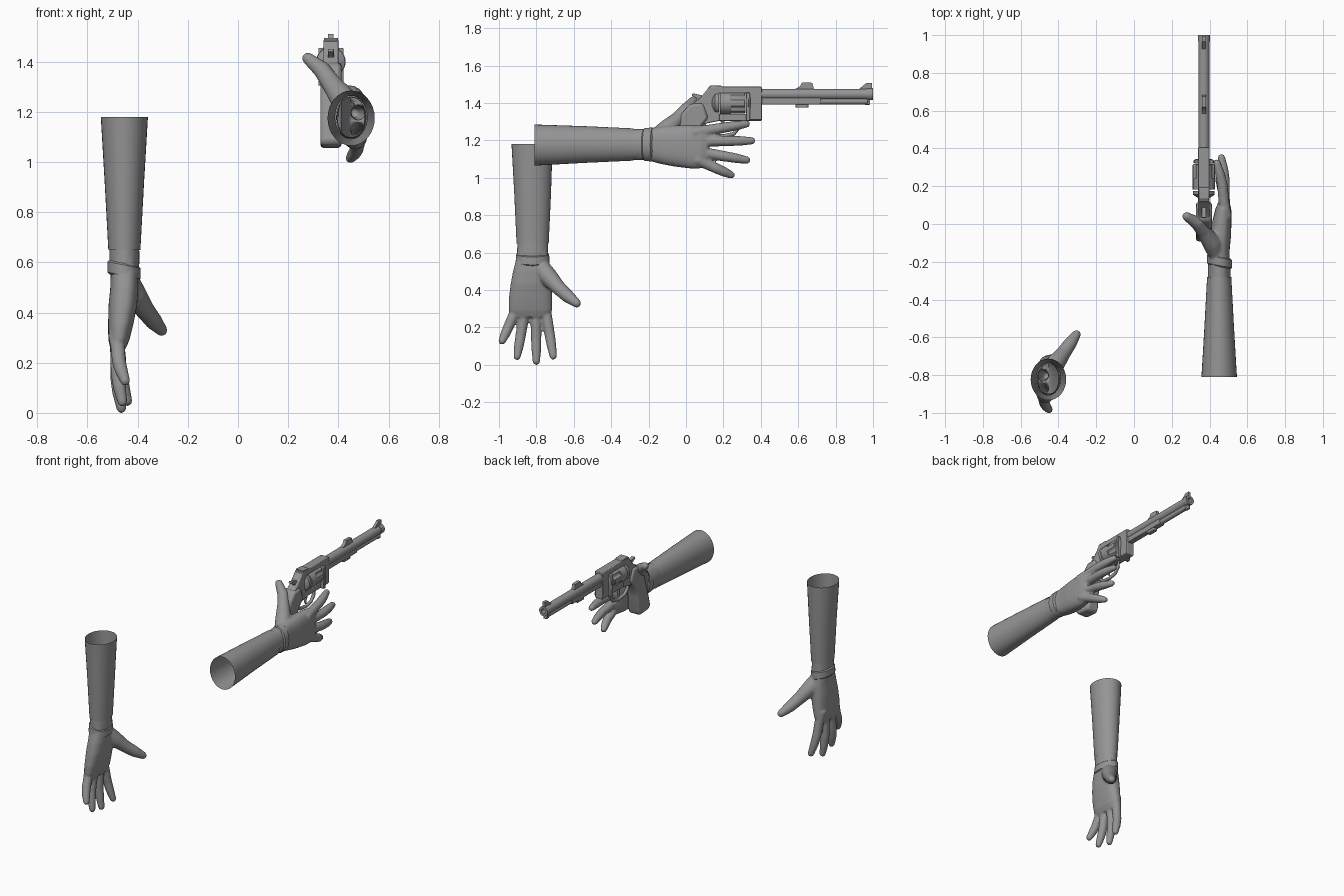
import bpy, bmesh, math
from mathutils import Vector

if "Cube" in bpy.data.objects:
    bpy.data.objects.remove(bpy.data.objects["Cube"])

grey = bpy.data.materials.new("grey")
grey.diffuse_color = (0.3, 0.3, 0.3, 1)
grey.use_nodes = True
grey.node_tree.nodes["Principled BSDF"].inputs["Base Color"].default_value = grey.diffuse_color


def finish(name, bm, angle=35):
    bmesh.ops.recalc_face_normals(bm, faces=bm.faces)
    me = bpy.data.meshes.new(name)
    bm.to_mesh(me)
    bm.free()
    me.materials.append(grey)
    ob = bpy.data.objects.new(name, me)
    bpy.context.collection.objects.link(ob)
    bpy.context.view_layer.objects.active = ob
    ob.select_set(True)
    bpy.ops.object.shade_smooth_by_angle(angle=math.radians(angle))
    ob.select_set(False)
    return ob


def loft(bm, rings, caps=True):
    vs = [[bm.verts.new(p) for p in r] for r in rings]
    n = len(vs[0])
    for a, b in zip(vs, vs[1:]):
        for i in range(n):
            j = (i + 1) % n
            bm.faces.new((a[i], a[j], b[j], b[i]))
    if caps:
        bm.faces.new(vs[0])
        bm.faces.new(vs[-1])


def tube(bm, pts, radii, place=Vector, n=16):
    """Round tube along a path with a domed tip."""
    pts = [Vector(p) for p in pts]
    steps = []
    for i, p in enumerate(pts):
        d = (pts[min(i + 1, len(pts) - 1)] - pts[max(i - 1, 0)]).normalized()
        steps.append((p, d, radii[i]))
    for t in (30, 55, 78):
        s, c = math.sin(math.radians(t)), math.cos(math.radians(t))
        p, d, r = pts[-1], (pts[-1] - pts[-2]).normalized(), radii[-1]
        steps.append((p + d * r * s, d, r * c))
    rings = []
    for p, d, r in steps:
        u = d.cross(Vector((0.13, 0.2, 1))).normalized()
        v = d.cross(u)
        rings.append([place(p + u * r * math.cos(a) + v * r * math.sin(a))
                      for a in (2 * math.pi * k / n for k in range(n))])
    loft(bm, rings)


def sections(bm, rows, place, power=1.0, caps=True, n=32, tilt=0):
    """Oval sections: length, width centre, half width, depth centre, half depth."""
    def e(v):
        return math.copysign(abs(v) ** power, v)
    rings = []
    for l, wc, rw, nc, rn in rows:
        ring = []
        for k in range(n):
            a = 2 * math.pi * k / n
            w, d = e(math.cos(a)) * rw, e(math.sin(a)) * rn
            ring.append(place(Vector((l + tilt * d, wc + w, nc + d))))
        rings.append(ring)
    loft(bm, rings, caps)


# ---- Arms: local axes are length to the fingertips, width to the thumb, depth to the palm
def arm(side, place, length_of, thumb_depth):
    bm = bmesh.new()
    sections(bm, [(0, -.003, .11, 0, .094), (.27, 0, .098, 0, .078),
                  (.53, 0, .086, 0, .064)], place, caps=False)
    finish(side + "_sleeve", bm)

    bm = bmesh.new()
    sections(bm, [(.515, 0, .081, 0, .059), (.575, 0, .083, 0, .06), (.61, 0, .083, 0, .058)],
             place, caps=False)
    finish(side + "_cuff", bm)

    bm = bmesh.new()
    sections(bm, [(.583, 0, .082, -.002, .058), (.59, 0, .088, -.002, .066),
                  (.632, 0, .091, -.002, .066), (.64, 0, .084, -.002, .056)],
             place, caps=False, tilt=.2)
    finish(side + "_wrist_strap", bm)

    # palm, fingers and thumb fused into one glove
    bm = bmesh.new()
    sections(bm, [(.50, 0, .076, 0, .052), (.60, 0, .084, 0, .054), (.68, -.004, .101, 0, .056),
                  (.75, -.008, .110, -.006, .057), (.83, -.012, .116, -.015, .050),
                  (.89, -.012, .116, -.022, .042), (.925, -.012, .10, -.025, .03)], place, .8)
    fingers = [((.90, -.095), (1.052, -.163), .003), ((.91, -.045), (1.135, -.083), -.008),
               ((.915, .018), (1.161, .02), -.012), ((.90, .072), (1.133, .110), .012)]
    for (l0, w0), (l1, w1), d1 in fingers:
        root, tip = Vector((l0, w0, -.03)), Vector((l1, w1, d1))
        pts = [root.lerp(tip, t) for t in (-.25, .12, .5, .75, 1)]
        for p, b in zip(pts, (0, 0, -.008, -.006, 0)):
            p.z += b
        tube(bm, pts, (.028, .029, .028, .026, .02), place)
    tube(bm, [(.64, .03, .005), (.71, .085, .04), (.77, .14, .082), (.815, .19, .117),
              (.85, .235, thumb_depth)], (.047, .05, .039, .035, .024), place)
    ob = finish(side + "_glove", bm, 180)
    m = ob.modifiers.new("fuse", 'REMESH')
    m.mode, m.voxel_size, m.use_smooth_shade = 'VOXEL', .007, True
    m = ob.modifiers.new("soften", 'SMOOTH')
    m.factor, m.iterations = .5, 4
    # open the wrist so the glove is hollow
    for name in ("fuse", "soften"):
        bpy.ops.object.modifier_apply(modifier=name)
    bm = bmesh.new()
    bm.from_mesh(ob.data)
    bmesh.ops.delete(bm, geom=[v for v in bm.verts if length_of(v.co) < .53], context='VERTS')
    bm.to_mesh(ob.data)
    bm.free()


arm("left", lambda p: Vector((-.453 + p.z, -.82 + p.y, 1.18 - p.x)), lambda c: 1.18 - c.z, .148)
arm("right", lambda p: Vector((.451 - p.z, -.81 + p.x, 1.178 + p.y)), lambda c: c.y + .81, .172)

# ---- Revolver
CX = .37


def plate(name, prof, half, bevel=.006):
    """Side profile of (y, z) points extruded across x."""
    bm = bmesh.new()
    loft(bm, [[Vector((CX + s * half, y, z)) for y, z in prof] for s in (-1, 1)])
    ob = finish(name, bm)
    if bevel:
        m = ob.modifiers.new("bevel", 'BEVEL')
        m.width, m.segments, m.limit_method = bevel, 2, 'ANGLE'
    return ob


def block(name, y0, y1, z0, z1, half, bevel=.004):
    return plate(name, [(y0, z0), (y1, z0), (y1, z1), (y0, z1)], half, bevel)


def rod(name, rows, z, n=32, flute=0):
    """Turned part along y from (y, radius) rows."""
    bm = bmesh.new()
    rings = []
    for y, r in rows:
        ring = []
        for k in range(n):
            a = 2 * math.pi * k / n
            q = r - flute * max(0, math.cos(6 * a))
            ring.append(Vector((CX + q * math.sin(a), y, z + q * math.cos(a))))
        rings.append(ring)
    loft(bm, rings)
    return finish(name, bm)


# barrel with a bored muzzle, and the ejector housing beneath
rod("barrel", [(.38, .029), (.965, .029), (.965, .032), (1, .032), (1, .016), (.94, .016)], 1.447)
rod("ejector_rod", [(.39, .017), (.97, .017), (.978, .01)], 1.409, 16)
block("barrel_lug", .39, .72, 1.392, 1.44, .02)
block("muzzle_lug", .955, .985, 1.39, 1.43, .013)
block("barrel_band", .585, .655, 1.375, 1.42, .016)
plate("front_sight", [(.92, 1.47), (.995, 1.47), (.995, 1.508), (.965, 1.508)], .009, 0)
plate("middle_sight", [(.575, 1.47), (.685, 1.47), (.675, 1.508), (.62, 1.51), (.61, 1.49)], .011, 0)

# frame around the cylinder window
block("top_strap", .12, .405, 1.452, 1.487, .03)
block("frame_front", .325, .405, 1.31, 1.487, .03)
block("frame_bottom", .10, .405, 1.305, 1.342, .026)
plate("frame_rear", [(.18, 1.487), (.125, 1.487), (.075, 1.425), (0, 1.37), (-.02, 1.31),
                     (.06, 1.28), (.18, 1.305)], .03)
rod("recoil_shield", [(.14, .035), (.155, .057), (.176, .057)], 1.4)
rod("crane_disc", [(.322, .055), (.335, .055), (.345, .04)], 1.4)
block("crane_arm", .32, .342, 1.305, 1.455, .05)
rod("cylinder", [(.182, .059), (.24, .059)], 1.4, 48)
rod("fluted_cylinder", [(.235, .059), (.312, .059), (.317, .055)], 1.4, 72, .008)
plate("rear_sight", [(.13, 1.48), (.20, 1.48), (.19, 1.492), (.13, 1.495)], .028, .002)
plate("hammer", [(.12, 1.46), (.09, 1.44), (.035, 1.452), (.03, 1.44), (.065, 1.42),
                 (.06, 1.38), (.12, 1.38)], .012, .002)

# grip
plate("grip", [(.09, 1.40), (.02, 1.395), (-.025, 1.34), (-.04, 1.28), (-.07, 1.18), (-.095, 1.08),
               (-.07, 1.062), (.025, 1.055), (.04, 1.09), (.045, 1.18), (.07, 1.26), (.12, 1.32)],
      .042, .014)

# trigger and guard
bm = bmesh.new()
tube(bm, [(CX, .09, 1.31), (CX, .10, 1.26), (CX, .135, 1.23), (CX, .20, 1.222), (CX, .255, 1.235),
          (CX, .283, 1.27), (CX, .29, 1.32)], [.011] * 7, n=10)
finish("trigger_guard", bm, 60)
bm = bmesh.new()
tube(bm, [(CX, .19, 1.32), (CX, .20, 1.285), (CX, .19, 1.26), (CX, .195, 1.245)],
     (.012, .01, .008, .006), n=10)
finish("trigger", bm, 60)
